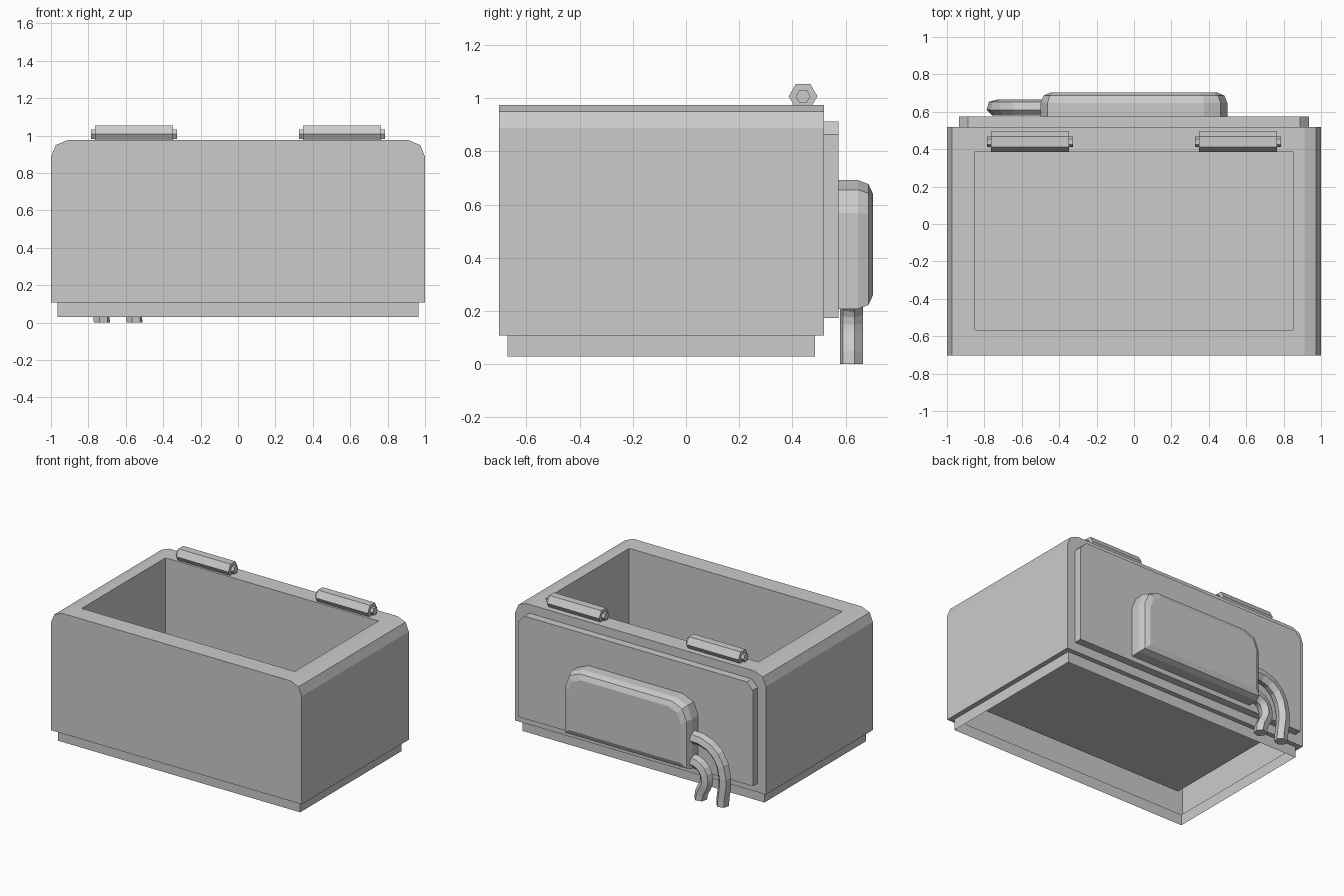
import bpy
from math import cos, sin, pi
from mathutils import Vector
from mathutils.geometry import interpolate_bezier

if "Cube" in bpy.data.objects:
    bpy.data.objects.remove(bpy.data.objects["Cube"])


def make(name, verts, faces):
    me = bpy.data.meshes.new(name)
    me.from_pydata([tuple(v) for v in verts], [], faces)
    ob = bpy.data.objects.new(name, me)
    bpy.context.collection.objects.link(ob)
    bpy.context.view_layer.objects.active = ob
    ob.select_set(True)
    bpy.ops.object.mode_set(mode='EDIT')
    bpy.ops.mesh.select_all(action='SELECT')
    bpy.ops.mesh.remove_doubles(threshold=.0001)
    bpy.ops.mesh.normals_make_consistent(inside=False)
    bpy.ops.object.mode_set(mode='OBJECT')
    ob.select_set(False)
    return ob


def skin(rings, base=0, skip=()):
    """Quads between successive closed rings, leaving out the listed sides."""
    n = len(rings[0])
    return [(base + k * n + i, base + k * n + (i + 1) % n,
             base + (k + 1) * n + (i + 1) % n, base + (k + 1) * n + i)
            for k in range(len(rings) - 1) for i in range(n) if i not in skip]


def loft(name, rings):
    """Skin equal-sized rings of points and cap both ends."""
    n = len(rings[0])
    verts = [v for r in rings for v in r]
    caps = [tuple(range(n)), tuple(range(len(verts) - n, len(verts)))]
    return make(name, verts, skin(rings) + caps)


def rect(x, y0, y1, z):
    return [(-x, y0, z), (x, y0, z), (x, y1, z), (-x, y1, z)]


def arch(w, z0, z1, r, y, segs):
    """Upright rectangle whose top corners are rounded with segs flats."""
    pts = [(-w, y, z0), (w, y, z0)]
    for start, sx in ((0, 1), (pi / 2, -1)):
        for i in range(segs + 1):
            a = start + i * pi / 2 / segs
            pts.append((sx * (w - r) + r * cos(a), y, z1 - r + r * sin(a)))
    return pts


# Body shell: rounded outer walls, top rim, inner tub, ledge and open skirt below
F, B, BOT, TOP, R = -.702, .518, .108, .975, .088
outer = [arch(1, BOT, TOP, R, y, 2) for y in (F, B)]
tub = [rect(1 - R, F, B, TOP), rect(.85, -.567, .388, TOP), rect(.85, -.567, .388, .195)]
skirt = [rect(1, F, B, BOT), rect(.965, -.67, .484, BOT), rect(.965, -.67, .484, .029)]
verts = [v for group in (outer, tub, skirt) for ring in group for v in ring]
n = len(outer[0])
t = 2 * n
faces = skin(outer, skip=(0, 4)) + [tuple(range(n)), tuple(range(n, t))]
faces += skin(tub, t) + [tuple(range(t + 8, t + 12))] + skin(skirt, t + 12)
make("body", verts, faces)

# Back plate with clipped top corners
loft("back_plate", [arch(.935, .173, .912, .048, y, 1) for y in (B, .574)])

# Motor housing with softened outer edge
loft("motor_housing", [arch(.499 - d, .208 + d, .692 - d, .124 - d * .5, y, 2)
                       for y, d in ((.57, 0), (.647, 0), (.686, .015), (.702, .05))])


def hinge_bar(name, x0, x1, r):
    loft(name, [[(x, .440 + r * cos(i * pi / 3), 1.007 + r * sin(i * pi / 3))
                 for i in range(6)] for x in (x0, x1)])


# Hinge barrels with protruding pins
for side, s in (("left", -1), ("right", 1)):
    hinge_bar(side + "_hinge_barrel", s * .556 - .208, s * .556 + .208, .054)
    hinge_bar(side + "_hinge_pin", s * .556 - .23, s * .556 + .23, .028)


def hose(name, curves, r=.0445, y=.622, sides=6):
    """Sweep a slightly turned hexagon along a chain of bezier pieces (x, z)."""
    p = []
    for c in curves:
        pts = interpolate_bezier(*[Vector((x, y, z)) for x, z in c], 6)
        p += pts[1:] if p else pts
    across = Vector((0, 1, 0))
    rings = []
    for i, c in enumerate(p):
        d = (p[min(i + 1, len(p) - 1)] - p[max(i - 1, 0)]).normalized()
        if i == len(p) - 1:
            d = Vector((0, 0, -1))
        up = d.cross(across)
        rings.append([c + r * (cos(a) * across + sin(a) * up)
                      for a in (pi / 12 + k * 2 * pi / sides for k in range(sides))])
    loft(name, rings)


# Hoses leaving the housing and bending down to the ground
hose("outer_hose", [[(-.48, .43), (-.62, .44), (-.735, .37), (-.745, .2)],
                    [(-.745, .2), (-.748, .12), (-.728, .08), (-.728, 0)]])
hose("inner_hose", [[(-.48, .26), (-.55, .265), (-.60, .22), (-.60, .15)],
                    [(-.60, .15), (-.60, .09), (-.553, .08), (-.553, 0)]])
